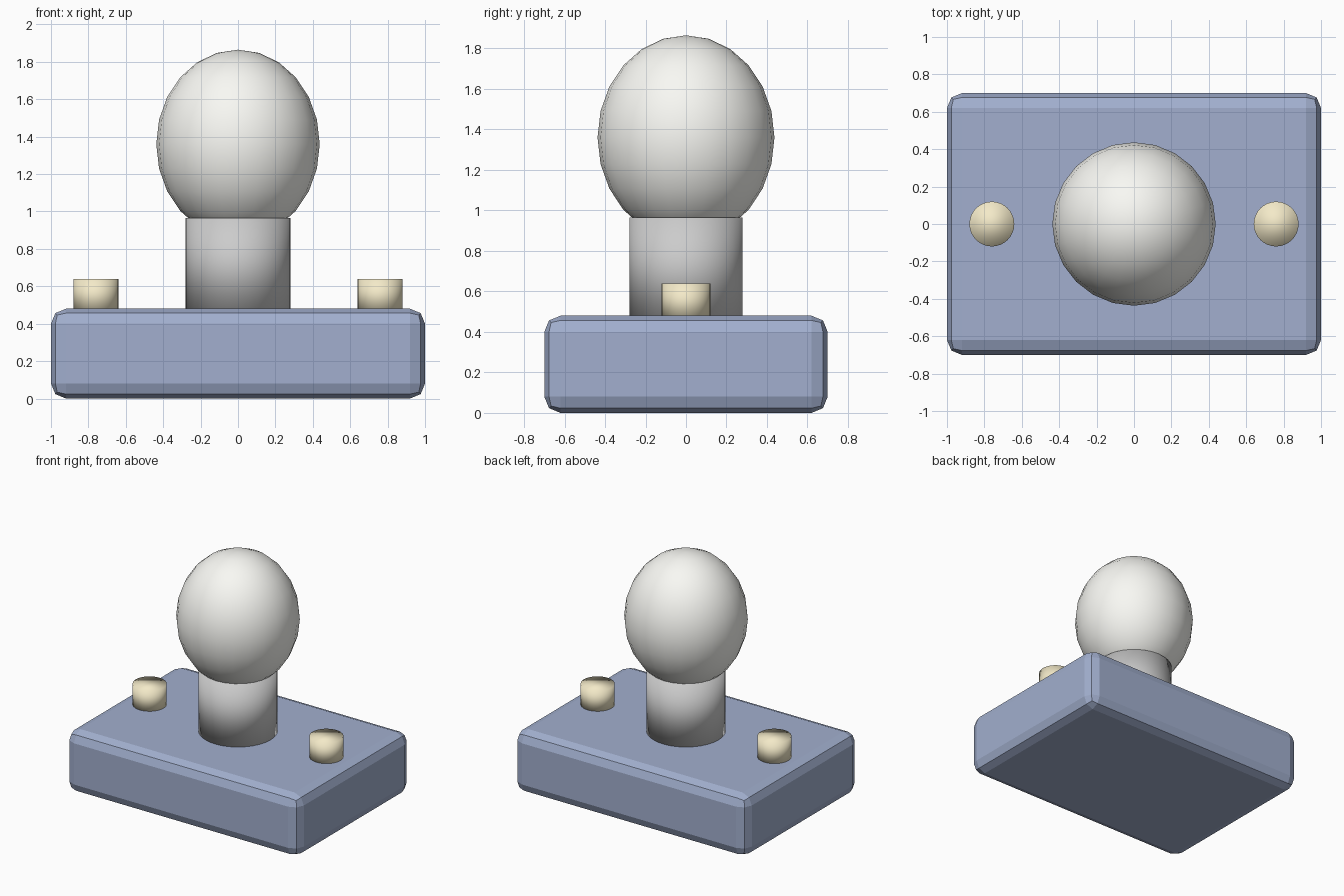
import bpy

if "Cube" in bpy.data.objects:
    bpy.data.objects.remove(bpy.data.objects["Cube"])


def paint(obj, name, rgb):
    mat = bpy.data.materials.new(name)
    mat.diffuse_color = (*rgb, 1)
    mat.use_nodes = True
    mat.node_tree.nodes["Principled BSDF"].inputs["Base Color"].default_value = mat.diffuse_color
    obj.data.materials.append(mat)


def cylinder(name, radius, z0, z1, x=0, sides=32):
    bpy.ops.mesh.primitive_cylinder_add(vertices=sides, radius=radius, depth=z1 - z0,
                                        location=(x, 0, (z0 + z1) / 2))
    obj = bpy.context.object
    obj.name = name
    bpy.ops.object.shade_smooth()
    return obj


# Base block with rounded edges
bpy.ops.mesh.primitive_cube_add(size=1, location=(0, 0, 0.24))
base = bpy.context.object
base.name = "base"
base.scale = (2, 1.4, 0.48)
bpy.ops.object.transform_apply(location=False, rotation=False, scale=True)
bevel = base.modifiers.new("rounded_edges", 'BEVEL')
bevel.width = 0.08
bevel.segments = 2
paint(base, "blue", (0.36, 0.43, 0.62))

# Socket holding the bulb
cylinder("socket", 0.28, 0.46, 0.965)

# Slightly tall glass bulb
bpy.ops.mesh.primitive_uv_sphere_add(segments=24, ring_count=12, radius=1, location=(0, 0, 1.36))
bulb = bpy.context.object
bulb.name = "bulb"
bulb.scale = (0.437, 0.437, 0.505)
bpy.ops.object.transform_apply(location=False, rotation=False, scale=True)
bpy.ops.object.shade_smooth()
paint(bulb, "warm_white", (0.95, 0.95, 0.91))

# Brass terminals on both sides
for side, sign in (("left", -1), ("right", 1)):
    terminal = cylinder(side + "_terminal", 0.12, 0.46, 0.64, x=0.76 * sign)
    paint(terminal, "brass", (0.9, 0.82, 0.58))
